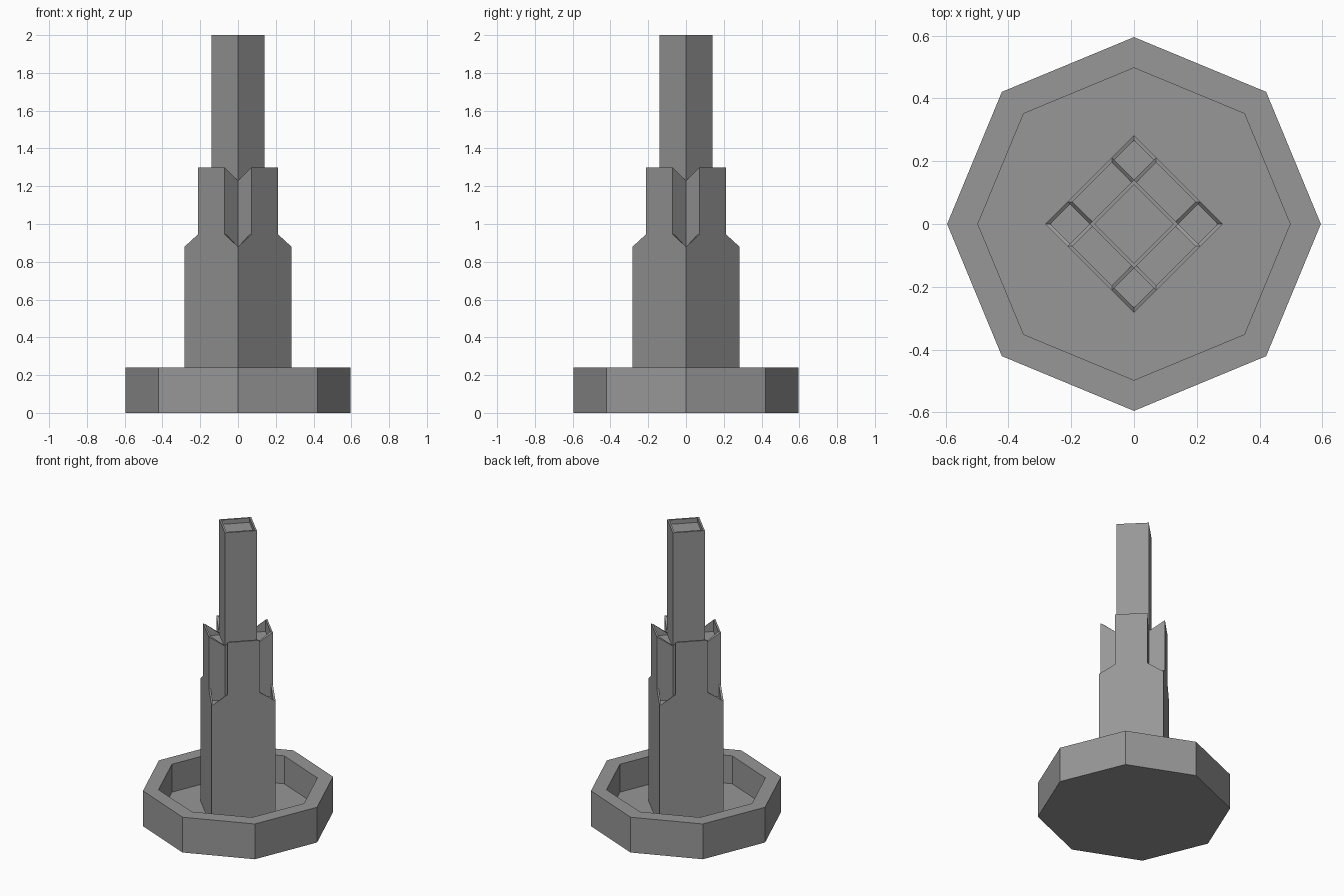
import bpy, bmesh, math
from mathutils import Matrix

if "Cube" in bpy.data.objects:
    bpy.data.objects.remove(bpy.data.objects["Cube"])

T = 0.012            # thickness of the thin tower walls
A, B = 0.10, 0.20    # half widths of the column and of the tower body

# Dark grey stone for every part
stone = bpy.data.materials.new("stone")
stone.diffuse_color = (0.31, 0.31, 0.31, 1.0)
stone.use_nodes = True
stone.node_tree.nodes["Principled BSDF"].inputs["Base Color"].default_value = stone.diffuse_color


def prism(bm, outline, z0, tops, bottom=True):
    """Solid over a counter-clockwise outline; tops is one height or one per corner."""
    n = len(outline)
    if not isinstance(tops, (list, tuple)):
        tops = [tops] * n
    lo = [bm.verts.new((x, y, z0)) for x, y in outline]
    hi = [bm.verts.new((x, y, z)) for (x, y), z in zip(outline, tops)]
    bm.faces.new(hi)
    if bottom:
        bm.faces.new(lo[::-1])
    for i in range(n):
        j = (i + 1) % n
        bm.faces.new((lo[i], lo[j], hi[j], hi[i]))


def tray(bm, outer, inner, z0, z_floor, z_rim):
    """Solid with a rim around a sunken floor."""
    n = len(outer)
    rings = [[bm.verts.new((x, y, z)) for x, y in pts]
             for pts, z in ((outer, z0), (outer, z_rim), (inner, z_rim), (inner, z_floor))]
    bm.faces.new(rings[0][::-1])
    bm.faces.new(rings[3])
    for a, b in zip(rings, rings[1:]):
        for i in range(n):
            j = (i + 1) % n
            bm.faces.new((a[i], a[j], b[j], b[i]))


def turn(points, k):
    """Quarter turns of plan points."""
    for _ in range(k):
        points = [(-y, x) for x, y in points]
    return points


def ngon(n, r):
    return [(r * math.cos(i * math.tau / n), r * math.sin(i * math.tau / n))
            for i in range(n)]


def square(h):
    return [(-h, -h), (h, -h), (h, h), (-h, h)]


def finish(name, bm, angle=0.0):
    bmesh.ops.remove_doubles(bm, verts=bm.verts, dist=1e-5)
    bmesh.ops.recalc_face_normals(bm, faces=bm.faces)
    bm.transform(Matrix.Rotation(angle, 4, 'Z'))
    mesh = bpy.data.meshes.new(name)
    bm.to_mesh(mesh)
    bm.free()
    mesh.materials.append(stone)
    bpy.context.collection.objects.link(bpy.data.objects.new(name, mesh))


DIAMOND = math.pi / 4

# Octagonal basin
bm = bmesh.new()
tray(bm, ngon(8, 0.595), ngon(8, 0.497), 0.0, 0.05, 0.24)
finish("basin", bm)

# Lower tower: square block with a sloping spout wall around each corner
bm = bmesh.new()
Z = 0.865
prism(bm, square(B), 0.05, Z)
for k in range(4):
    prism(bm, turn([(B, A), (B, B), (B - T, B - T), (B - T, A)], k), Z,
          [0.945, 0.88, 0.88, 0.945], False)
    prism(bm, turn([(A, B), (A, B - T), (B - T, B - T), (B, B)], k), Z,
          [0.945, 0.945, 0.88, 0.88], False)
finish("lower_tower", bm, DIAMOND)

# Middle tower: cross-shaped block, each arm walled with sides sloping inwards
bm = bmesh.new()
Z = 1.22
cross = [p for k in range(4) for p in turn([(B, -A), (B, A), (A, A)], k)]
prism(bm, cross, 0.865, Z)
for k in range(4):
    prism(bm, turn([(B, -A), (B, A), (B - T, A - T), (B - T, T - A)], k), Z, 1.3, False)
    prism(bm, turn([(A, A), (A, A - T), (B - T, A - T), (B, A)], k), Z,
          [1.23, 1.23, 1.3, 1.3], False)
    prism(bm, turn([(A, -A), (B, -A), (B - T, T - A), (A, T - A)], k), Z,
          [1.23, 1.3, 1.3, 1.23], False)
finish("middle_tower", bm, DIAMOND)

# Top column with a shallow recess
bm = bmesh.new()
tray(bm, square(A), square(A - T), 1.22, 1.97, 2.0)
finish("top_column", bm, DIAMOND)
